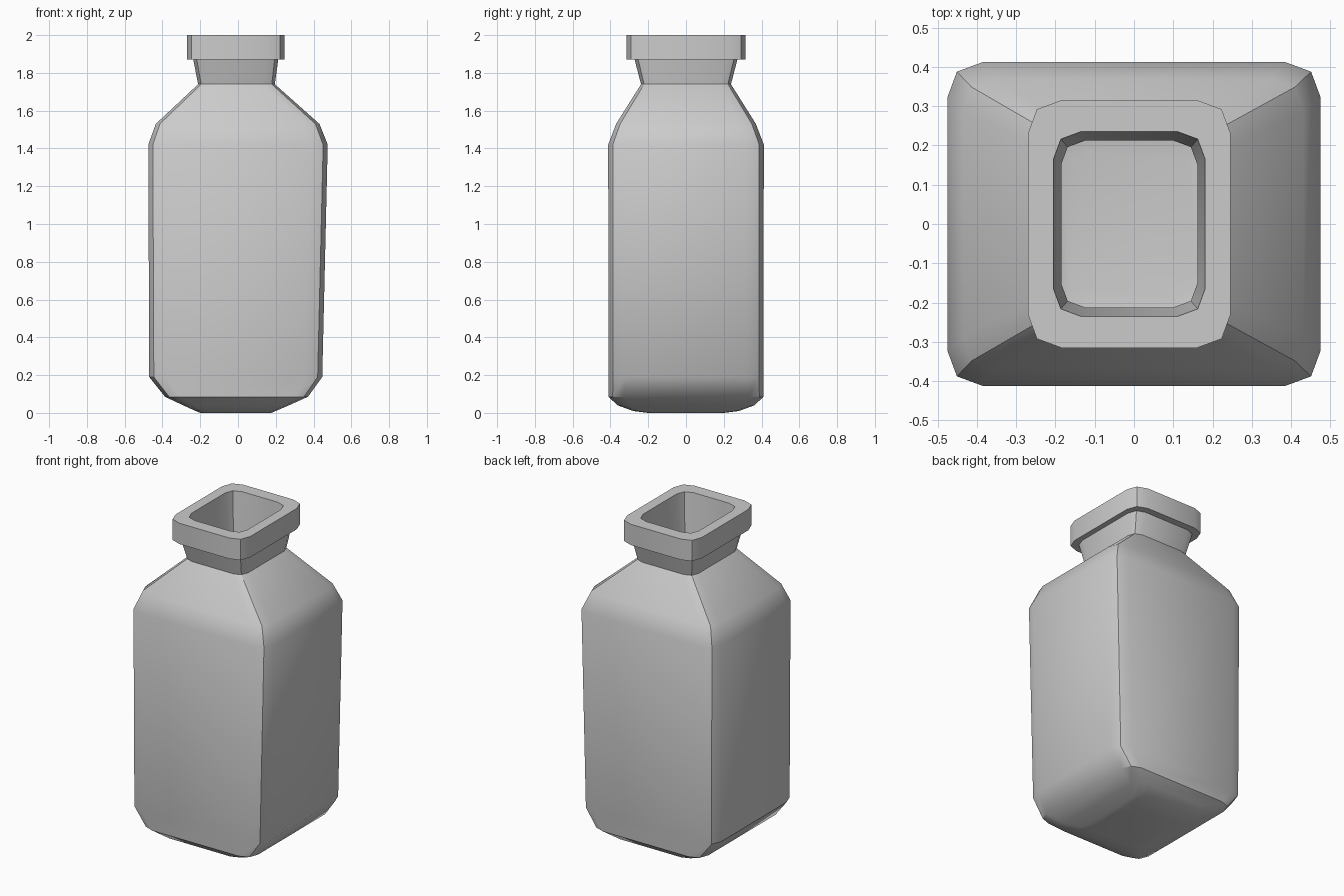
import bpy, bmesh, math

if "Cube" in bpy.data.objects:
    bpy.data.objects.remove(bpy.data.objects["Cube"])


def ring(bm, z, cx, hx, hy, c):
    """Rectangle with two-segment corners, counter-clockwise."""
    d = 0.27 * c
    corner = [(hx, hy - c), (hx - d, hy - d), (hx - c, hy)]
    pts = []
    for sx, sy in ((1, 1), (-1, 1), (-1, -1), (1, -1)):
        part = [(cx + sx * x, sy * y) for x, y in corner]
        pts += part if sx * sy > 0 else part[::-1]
    return [bm.verts.new((x, y, z)) for x, y in pts]


# z, centre x, half width, half depth, corner size
outer = [
    (0.00, -0.012, 0.188, 0.20, 0.06),
    (0.01, -0.012, 0.212, 0.28, 0.06),
    (0.04, -0.010, 0.280, 0.362, 0.07),
    (0.085, -0.008, 0.378, 0.41, 0.08),
    (0.19, -0.012, 0.458, 0.41, 0.09),
    (1.42, 0.0, 0.475, 0.412, 0.09),
    (1.53, -0.002, 0.433, 0.37, 0.08),
    (1.74, -0.008, 0.203, 0.238, 0.06),
    (1.87, -0.012, 0.225, 0.272, 0.07),
    (1.87, -0.012, 0.258, 0.315, 0.085),
    (2.00, -0.012, 0.258, 0.315, 0.085),
]
# thin inner wall, from the lip down to the floor
wall = 0.02
inner = [(2.00, -0.012, 0.193, 0.235, 0.07),
         (1.74, -0.012, 0.173, 0.212, 0.06)]
inner += [(z, cx, hx - wall, hy - wall, c) for z, cx, hx, hy, c in outer[6:3:-1]]
inner += [(z + wall, cx, hx - wall, hy - wall, c) for z, cx, hx, hy, c in outer[3::-1]]

# Bottle: one continuous loft, outside then inside
bm = bmesh.new()
rings = [ring(bm, *p) for p in outer + inner]
for a, b in zip(rings, rings[1:]):
    n = len(a)
    for i in range(n):
        j = (i + 1) % n
        bm.faces.new((a[i], a[j], b[j], b[i]))
bm.faces.new(rings[0][::-1])
bm.faces.new(rings[-1])
bmesh.ops.recalc_face_normals(bm, faces=bm.faces)
mesh = bpy.data.meshes.new("bottle")
bm.to_mesh(mesh)
bm.free()
bottle = bpy.data.objects.new("bottle", mesh)
bpy.context.collection.objects.link(bottle)

bpy.context.view_layer.objects.active = bottle
bottle.select_set(True)
bpy.ops.object.shade_smooth_by_angle(angle=math.radians(33))
